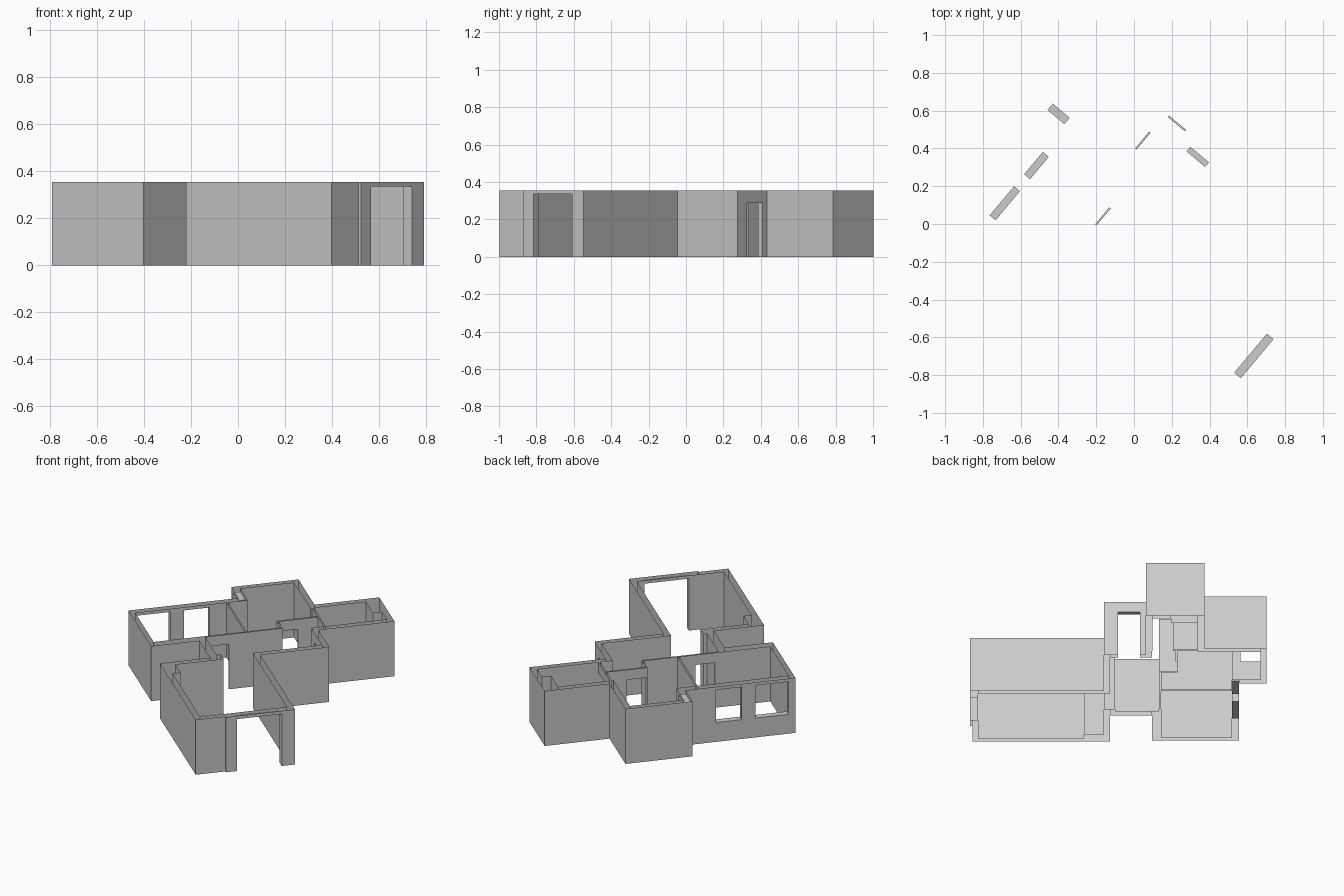
import bpy
import bmesh
import math
from mathutils import Matrix

HEIGHT = 0.355
SILL = 0.125
HIGH_HEAD = 0.335
DOOR_HEAD = 0.29
PLAN_ANGLE = math.radians(50)

cube = bpy.data.objects.get("Cube")
if cube:
    bpy.data.objects.remove(cube)

# One plain grey for every wall
grey = bpy.data.materials.new("wall_grey")
grey.use_nodes = True
colour = (0.6, 0.6, 0.6, 1.0)
grey.diffuse_color = colour
grey.node_tree.nodes["Principled BSDF"].inputs["Base Color"].default_value = colour

# Openings: axis the wall runs along, start, end, the two wall planes, bottom, top
OPENINGS = {
    "front_gateway": ("u", -0.262, 0.008, -0.958, -0.912, 0, HIGH_HEAD),
    "wide_window": ("u", -0.456, -0.255, 0.574, 0.615, SILL, HIGH_HEAD),
    "narrow_window": ("u", -0.172, -0.018, 0.574, 0.615, SILL, HIGH_HEAD),
    "side_window": ("v", 0.622, 0.739, 0.168, 0.212, SILL, HIGH_HEAD),
    "hall_door": ("v", -0.094, 0.034, 0.473, 0.505, 0, DOOR_HEAD),
    "bath_door": ("v", 0.108, 0.227, 0.549, 0.559, 0, DOOR_HEAD),
    "back_room_door": ("u", 0.311, 0.427, 0.243, 0.253, 0, DOOR_HEAD),
    "bedroom_door": ("u", -0.133, -0.015, 0.147, 0.157, 0, DOOR_HEAD),
}

# Right-angled wall loops; each pair is a corner, the next corner shares one coordinate
LOOPS = {
    "outer_walls": [(-0.509, -0.945), (-0.33, -0.958), (0.088, -0.174),
                    (0.505, 0.071), (0.965, 0.411), (0.573, 0.773),
                    (0.168, 0.615), (-0.497, 0.106), (-0.205, -0.139)],
    "main_hall_lining": [(-0.474, -0.912), (0.053, -0.139), (0.473, 0.106),
                         (0.549, 0.243), (0.31, 0.147), (-0.158, -0.11),
                         (-0.135, -0.174), (-0.427, -0.291)],
    "back_room_lining": [(0.094, 0.157), (0.3, 0.253), (0.549, 0.375),
                         (0.538, 0.741), (0.212, 0.574)],
    "bedroom_lining": [(-0.468, 0.157), (0.084, 0.574)],
    "bath_lining": [(0.559, 0.106), (0.93, 0.217), (0.875, 0.375)],
}


def point(axis, along, plane, z):
    """Plan point on a wall that runs along the given axis."""
    return (along, plane, z) if axis == "u" else (plane, along, z)


def add_quad(bm, corners):
    bm.faces.new([bm.verts.new(c) for c in corners])


def add_panel(bm, axis, plane, start, end, low, high):
    """Upright rectangle of wall."""
    if abs(end - start) > 1e-5 and high - low > 1e-5:
        add_quad(bm, [point(axis, start, plane, low), point(axis, end, plane, low),
                      point(axis, end, plane, high), point(axis, start, plane, high)])


def finish(bm, name):
    """Turn the plan to its final heading and make the object."""
    bmesh.ops.remove_doubles(bm, verts=bm.verts[:], dist=1e-5)
    bm.transform(Matrix.Rotation(PLAN_ANGLE, 4, "Z"))
    mesh = bpy.data.meshes.new(name)
    bm.to_mesh(mesh)
    bm.free()
    mesh.materials.append(grey)
    bpy.context.collection.objects.link(bpy.data.objects.new(name, mesh))


def wall_run(bm, axis, plane, start, end):
    """One straight run of wall, split around the openings in it."""
    low_end, high_end = min(start, end), max(start, end)
    sign = 1 if end > start else -1
    holes = [o for o in OPENINGS.values()
             if o[0] == axis and plane in o[3:5]
             and o[1] >= low_end and o[2] <= high_end]
    holes.sort(key=lambda o: sign * o[1])
    here = start
    for _, a, b, _, _, bottom, top in holes:
        near, far = (a, b) if sign > 0 else (b, a)
        add_panel(bm, axis, plane, here, near, 0, HEIGHT)
        add_panel(bm, axis, plane, near, far, 0, bottom)
        add_panel(bm, axis, plane, near, far, top, HEIGHT)
        here = far
    add_panel(bm, axis, plane, here, end, 0, HEIGHT)


# Wall skins: the hollow walls stay open at the top and the bottom
for name, corners in LOOPS.items():
    bm = bmesh.new()
    for i, (u, v) in enumerate(corners):
        next_u, next_v = corners[(i + 1) % len(corners)]
        wall_run(bm, "u", v, u, next_u)
        wall_run(bm, "v", next_u, v, next_v)
    if name != "outer_walls":
        bmesh.ops.reverse_faces(bm, faces=bm.faces[:])
    finish(bm, name)

# Reveals: jambs, head and, for windows, the sill
for name, (axis, a, b, near, far, bottom, top) in OPENINGS.items():
    bm = bmesh.new()
    for side in (a, b):
        add_quad(bm, [point(axis, side, near, bottom), point(axis, side, far, bottom),
                      point(axis, side, far, top), point(axis, side, near, top)])
    for level in ((bottom, top) if bottom else (top,)):
        add_quad(bm, [point(axis, a, near, level), point(axis, b, near, level),
                      point(axis, b, far, level), point(axis, a, far, level)])
    finish(bm, name + "_reveal")
